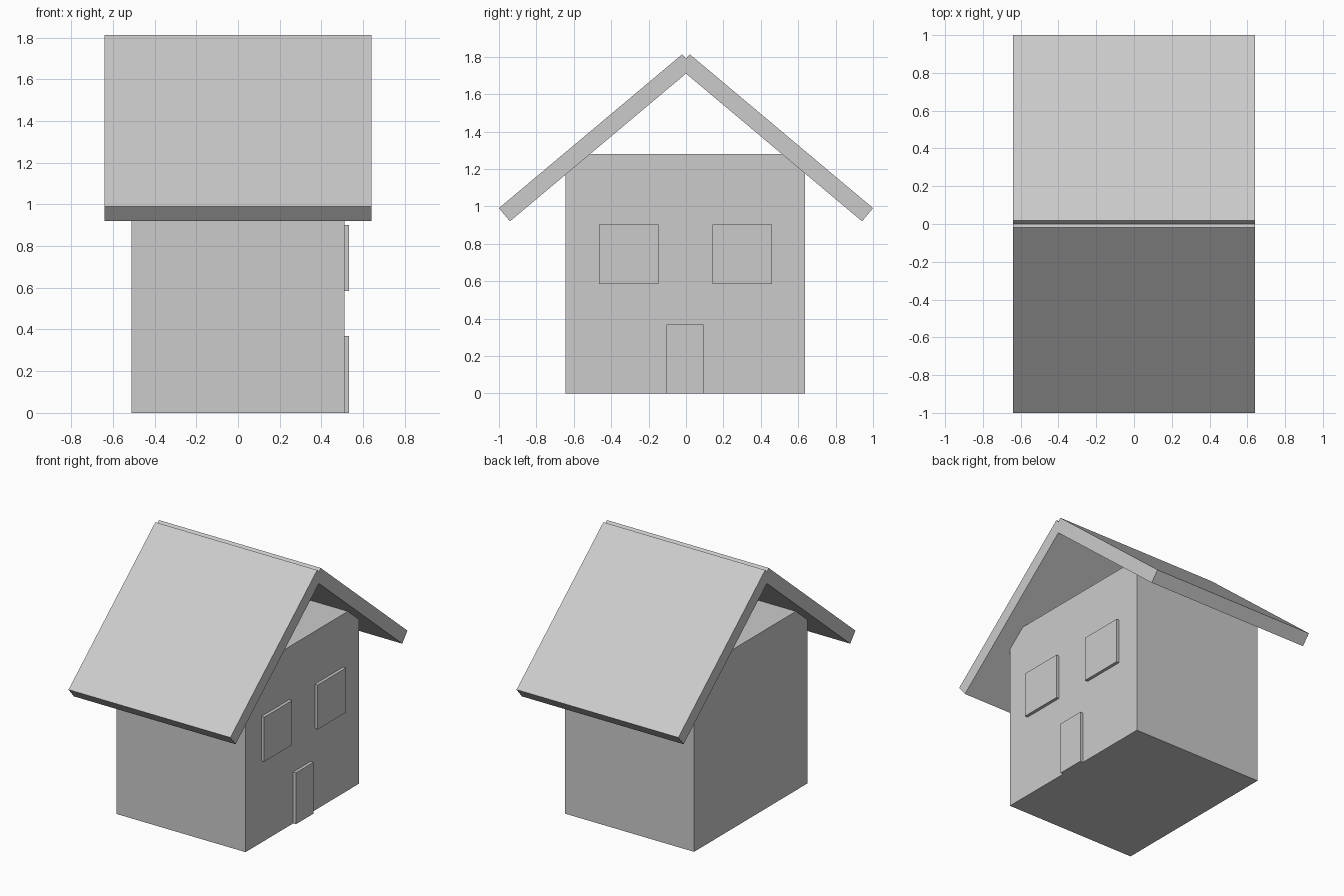
import bpy
from math import radians

if "Cube" in bpy.data.objects:
    bpy.data.objects.remove(bpy.data.objects["Cube"])


def box(name, center, size, tilt=0.0):
    bpy.ops.mesh.primitive_cube_add(size=1, location=center)
    ob = bpy.context.object
    ob.name = name
    ob.scale = size
    bpy.ops.object.transform_apply(location=False, rotation=False, scale=True)
    ob.rotation_euler.x = tilt
    return ob


# Walls
box("walls", (0, -0.003, 0.64), (1.02, 1.28, 1.28))

# Two crossing roof slabs pitched at 40 degrees
for name, s in (("roof_back", 1), ("roof_front", -1)):
    box(name, (0, s * 0.4805, 1.367), (1.28, 1.28, 0.092), -s * radians(40))

# Windows and door, standing slightly proud of the right wall
for name, y in (("window_front", -0.306), ("window_back", 0.3)):
    box(name, (0.51, y, 0.743), (0.044, 0.318, 0.318))
box("door", (0.51, -0.006, 0.184), (0.044, 0.198, 0.368))
